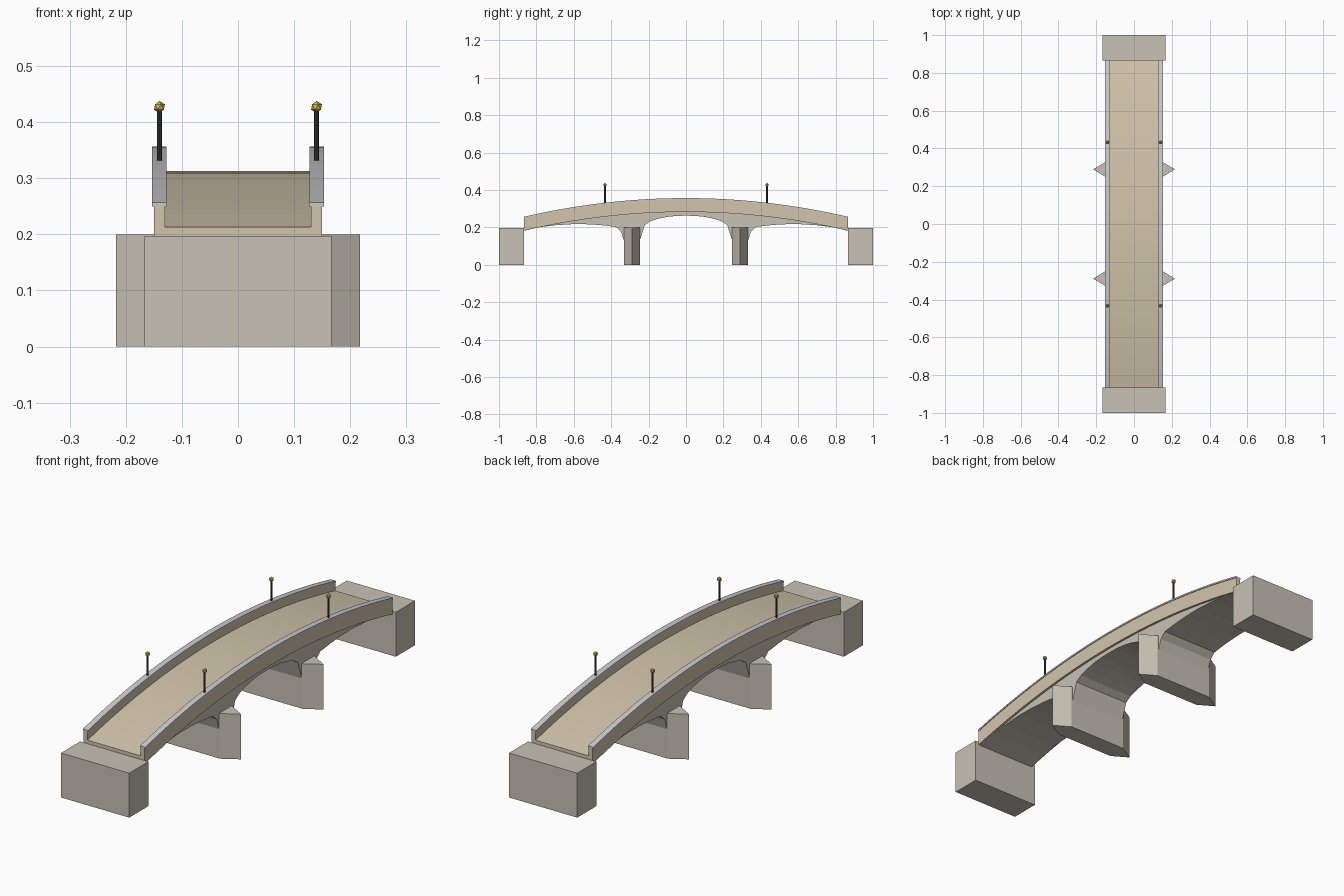
import bpy, bmesh, math
from mathutils import Matrix

if "Cube" in bpy.data.objects:
    bpy.data.objects.remove(bpy.data.objects["Cube"])

HALF = 0.867          # half length of the curved deck
SEG = 32


def material(name, rgb):
    m = bpy.data.materials.new(name)
    m.diffuse_color = (*rgb, 1)
    m.use_nodes = True
    m.node_tree.nodes["Principled BSDF"].inputs["Base Color"].default_value = m.diffuse_color
    return m


stone = material("stone", (0.58, 0.54, 0.46))
sand = material("sandstone", (0.64, 0.56, 0.41))
coping = material("coping_grey", (0.52, 0.53, 0.54))
iron = material("iron", (0.05, 0.05, 0.06))
gold = material("gold", (0.65, 0.48, 0.06))


def finish(bm, name, mat, smooth=False):
    bmesh.ops.recalc_face_normals(bm, faces=bm.faces)
    me = bpy.data.meshes.new(name)
    bm.to_mesh(me)
    bm.free()
    ob = bpy.data.objects.new(name, me)
    bpy.context.collection.objects.link(ob)
    me.materials.append(mat)
    if smooth:
        bpy.ops.object.select_all(action='DESELECT')
        ob.select_set(True)
        bpy.context.view_layer.objects.active = ob
        bpy.ops.object.shade_smooth_by_angle(angle=math.radians(30))
    return ob


def camber(y):
    return 0.1 * (1 - (y / HALF) ** 2)


def prism(name, outline, offset, mat):
    """Extrude a closed 3D outline along an offset vector."""
    bm = bmesh.new()
    face = bm.faces.new([bm.verts.new(p) for p in outline])
    ext = bmesh.ops.extrude_face_region(bm, geom=[face])["geom"]
    bmesh.ops.translate(bm, vec=offset,
                        verts=[g for g in ext if isinstance(g, bmesh.types.BMVert)])
    return finish(bm, name, mat)


def arched_strip(name, x0, x1, z0, z1, mat):
    """Rectangular section swept along the bridge camber."""
    bm = bmesh.new()
    rings = []
    for i in range(SEG + 1):
        y = -HALF + 2 * HALF * i / SEG
        c = camber(y)
        rings.append([bm.verts.new((x, y, z + c))
                      for x, z in ((x0, z0), (x1, z0), (x1, z1), (x0, z1))])
    for a, b in zip(rings, rings[1:]):
        for k in range(4):
            n = (k + 1) % 4
            bm.faces.new((a[k], a[n], b[n], b[k]))
    bm.faces.new(rings[0])
    bm.faces.new(rings[-1])
    return finish(bm, name, mat, True)


# Deck with parapets and overhanging coping on each side
arched_strip("deck", -0.15, 0.15, 0.183, 0.213, sand)
for side, s in (("left", -1), ("right", 1)):
    arched_strip(side + "_parapet", s * 0.13, s * 0.15, 0.212, 0.25, sand)
    arched_strip(side + "_coping", s * 0.127, s * 0.153, 0.25, 0.257, coping)

# Spandrel body with three arches; underside half-profile mirrored in y
under = [(0, 0.263), (0.05, 0.262), (0.1, 0.257), (0.15, 0.246), (0.19, 0.233),
         (0.22, 0.214), (0.247, 0.13), (0.332, 0.13), (0.348, 0.178), (0.375, 0.203),
         (0.45, 0.212), (0.52, 0.217), (0.6, 0.218), (0.7, 0.212), (0.78, 0.202),
         (HALF, 0.182)]
soffit = [(-y, z) for y, z in reversed(under[1:])] + under
top = [(HALF - 2 * HALF * i / SEG) for i in range(SEG + 1)]
profile = soffit + [(y, 0.186 + camber(y)) for y in top]
prism("arch_body", [(-0.14, y, z) for y, z in profile], (0.28, 0, 0), stone)

# Piers with pointed cutwaters, and end abutments
plan = [(-0.217, 0), (-0.145, -0.043), (0.145, -0.043),
        (0.217, 0), (0.145, 0.043), (-0.145, 0.043)]
block = [(-0.167, -0.067), (0.167, -0.067), (0.167, 0.067), (-0.167, 0.067)]
for end, s in (("front", -1), ("back", 1)):
    prism(end + "_pier", [(x, y + s * 0.289, 0) for x, y in plan], (0, 0, 0.2), stone)
    prism(end + "_abutment", [(x, y + s * 0.933, 0) for x, y in block], (0, 0, 0.197), stone)

    # Lamp posts on the parapets
    for side, t in (("left", -1), ("right", 1)):
        at = (t * 0.14, s * 0.433)
        bm = bmesh.new()
        bmesh.ops.create_cone(bm, cap_ends=True, segments=8, radius1=0.0042, radius2=0.0042,
                              depth=0.09, matrix=Matrix.Translation((*at, 0.377)))
        finish(bm, f"{end}_{side}_lamp_post", iron)
        bm = bmesh.new()
        bmesh.ops.create_icosphere(bm, subdivisions=1, radius=0.0108,
                                   matrix=Matrix.Translation((*at, 0.427)))
        finish(bm, f"{end}_{side}_lamp_globe", gold)
